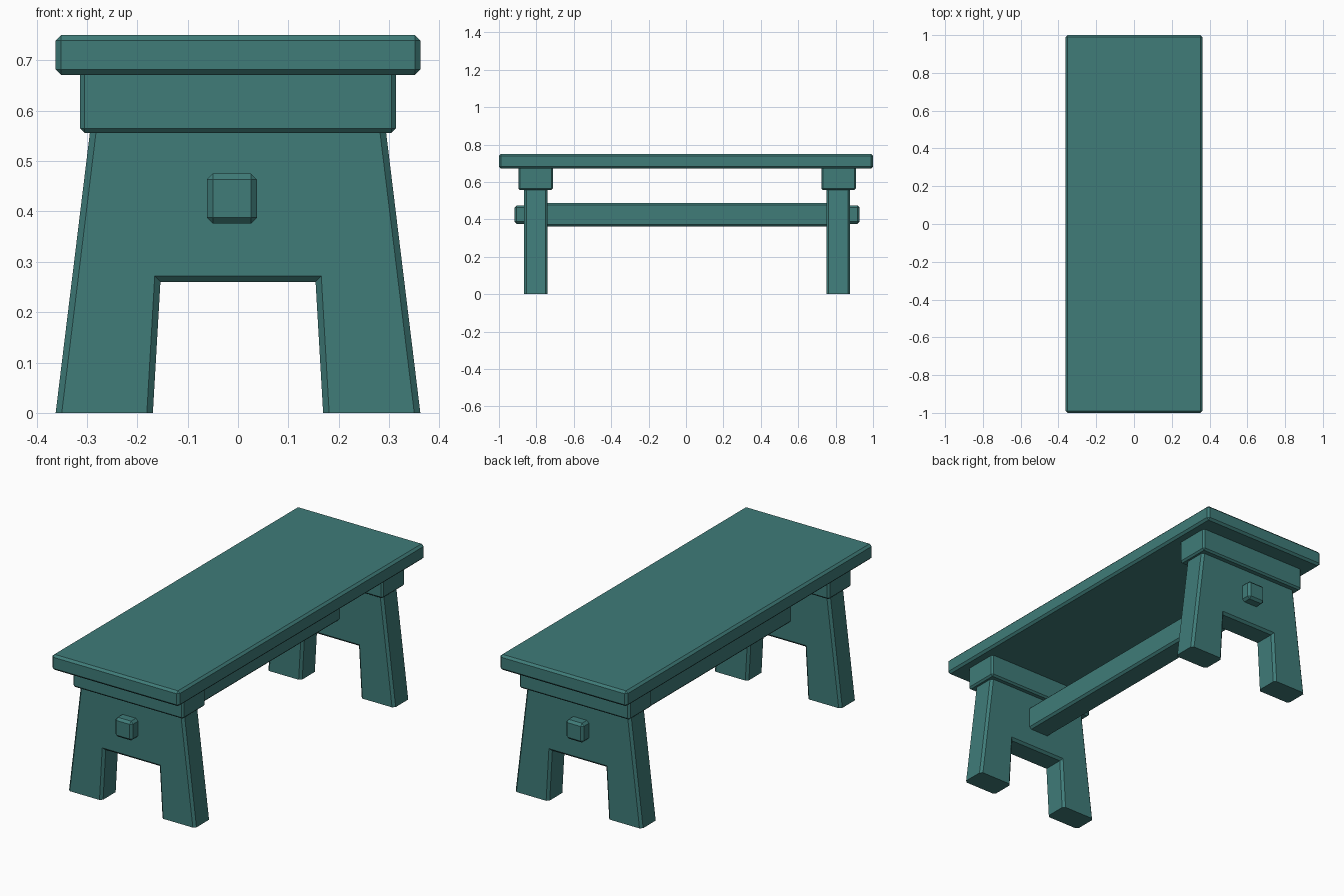
import bpy, bmesh

if "Cube" in bpy.data.objects:
    bpy.data.objects.remove(bpy.data.objects["Cube"])

teal = bpy.data.materials.new("teal_paint")
teal.diffuse_color = (0.05, 0.2, 0.19, 1)
teal.use_nodes = True
teal.node_tree.nodes["Principled BSDF"].inputs["Base Color"].default_value = teal.diffuse_color


def finish(name, bm):
    bmesh.ops.recalc_face_normals(bm, faces=bm.faces)
    mesh = bpy.data.meshes.new(name)
    bm.to_mesh(mesh)
    bm.free()
    mesh.materials.append(teal)
    obj = bpy.data.objects.new(name, mesh)
    bpy.context.collection.objects.link(obj)
    return obj


def chamfer(bm, edges, width):
    bmesh.ops.bevel(bm, geom=edges, offset=width, offset_type='OFFSET',
                    segments=1, profile=0.5, affect='EDGES')


def board(name, low, high, width):
    """Chamfered box between two corners."""
    bm = bmesh.new()
    bmesh.ops.create_cube(bm, size=1)
    for v in bm.verts:
        v.co = [high[i] if v.co[i] > 0 else low[i] for i in range(3)]
    chamfer(bm, bm.edges[:], width)
    return finish(name, bm)


def trestle(name, y0, y1):
    """Tapered leg panel with a notch, chamfered except at the floor."""
    half = [(0.154, 0.26), (0.169, 0), (0.362, 0), (0.293, 0.565)]
    outline = half + [(-x, z) for x, z in reversed(half)]
    bm = bmesh.new()
    face = bm.faces.new([bm.verts.new((x, y0, z)) for x, z in outline])
    new = bmesh.ops.extrude_face_region(bm, geom=[face])["geom"]
    for v in new:
        if isinstance(v, bmesh.types.BMVert):
            v.co.y = y1
    rims = [e for e in bm.edges
            if abs(e.verts[0].co.y - e.verts[1].co.y) < 1e-5
            and max(v.co.z for v in e.verts) > 0.01
            and min(v.co.z for v in e.verts) < 0.5]
    chamfer(bm, rims, 0.012)
    return finish(name, bm)


# Seat plank
board("seat", (-0.362, -1, 0.671), (0.362, 1, 0.75), 0.011)

# Leg panels and the cleats above them
trestle("front_leg_panel", -0.866, -0.740)
trestle("back_leg_panel", 0.751, 0.877)
board("front_cleat", (-0.314, -0.896, 0.556), (0.314, -0.711, 0.685), 0.009)
board("back_cleat", (-0.314, 0.724, 0.556), (0.314, 0.909, 0.685), 0.009)

# Stretcher beam with narrower tenons poking through the legs
board("stretcher", (-0.075, -0.78, 0.362), (0.05, 0.79, 0.487), 0.011)
board("front_tenon", (-0.062, -0.917, 0.376), (0.038, -0.77, 0.475), 0.012)
board("back_tenon", (-0.062, 0.78, 0.376), (0.038, 0.928, 0.475), 0.012)
